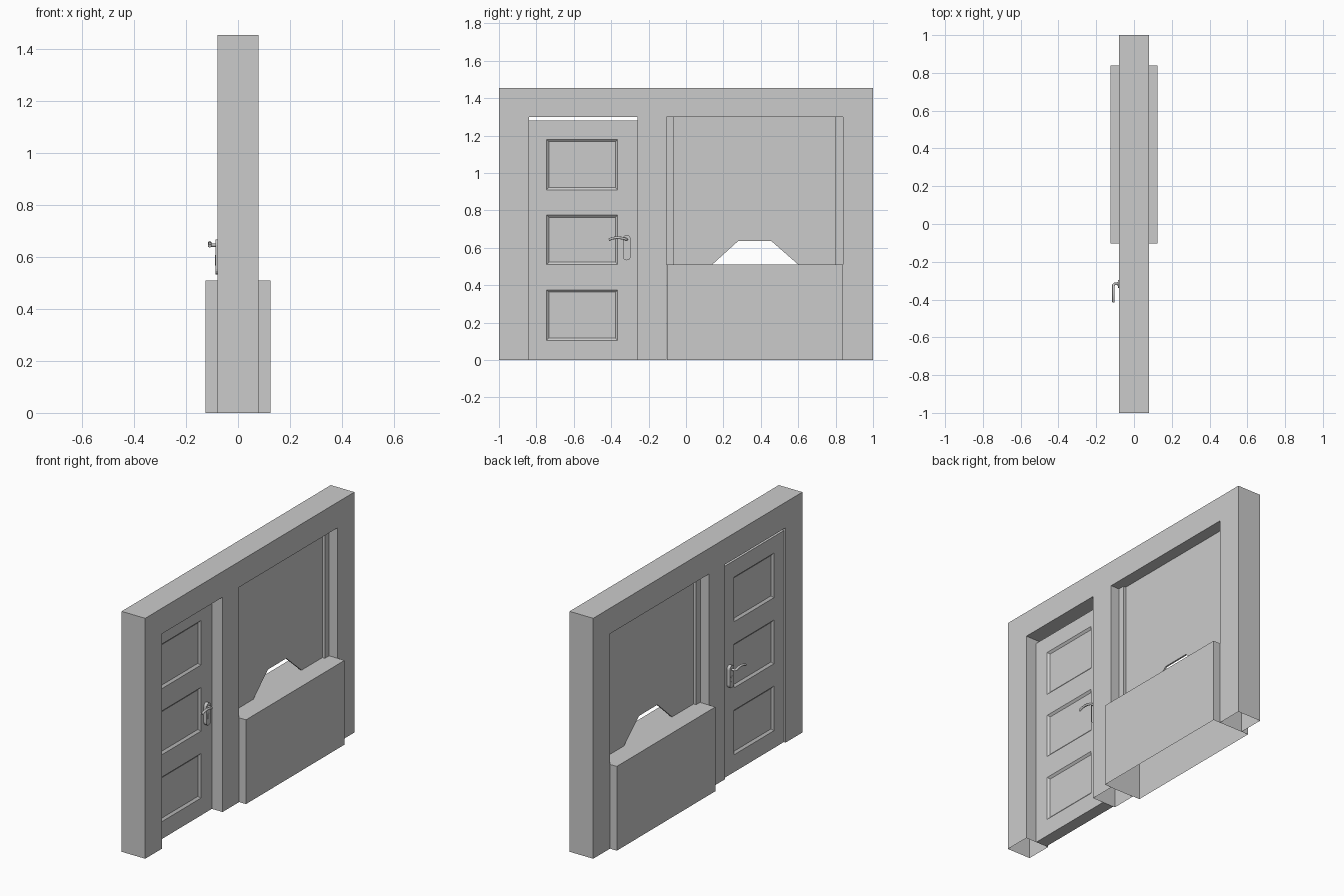
import bpy, bmesh, math

cube = bpy.data.objects.get("Cube")
if cube:
    bpy.data.objects.remove(cube)

grey = bpy.data.materials.new("plain grey")
grey.use_nodes = True
COLOUR = (0.6, 0.6, 0.6, 1)
grey.diffuse_color = COLOUR
grey.node_tree.nodes["Principled BSDF"].inputs["Base Color"].default_value = COLOUR


def finish(name, bm):
    bmesh.ops.recalc_face_normals(bm, faces=bm.faces)
    mesh = bpy.data.meshes.new(name)
    bm.to_mesh(mesh)
    bm.free()
    mesh.materials.append(grey)
    obj = bpy.data.objects.new(name, mesh)
    bpy.context.collection.objects.link(obj)
    return obj


def slab(name, outline, x0, x1, open_bottom=False):
    """Extrude a (y, z) outline along x."""
    bm = bmesh.new()
    face = bm.faces.new([bm.verts.new((x0, y, z)) for y, z in outline])
    new = bmesh.ops.extrude_face_region(bm, geom=[face])["geom"]
    moved = [v for v in new if isinstance(v, bmesh.types.BMVert)]
    bmesh.ops.translate(bm, verts=moved, vec=(x1 - x0, 0, 0))
    bmesh.ops.recalc_face_normals(bm, faces=bm.faces)
    if open_bottom:
        under = [f for f in bm.faces if all(v.co.z < 0.001 for v in f.verts)]
        bmesh.ops.delete(bm, geom=under, context="FACES")
    return finish(name, bm)


def rect(y0, y1, z0, z1):
    return [(y0, z0), (y1, z0), (y1, z1), (y0, z1)]


TOP, HEAD, SILL = 1.455, 1.30, 0.51
DOOR_L, DOOR_R, WIN_L, WIN_R = -0.84, -0.26, -0.105, 0.84
BACK, FRONT = -0.067, 0.007

# Wall with a door opening and a window opening
slab("wall", [(-1, 0), (-1, TOP), (1, TOP), (1, 0),
              (WIN_R, 0), (WIN_R, HEAD), (WIN_L, HEAD), (WIN_L, 0),
              (DOOR_R, 0), (DOOR_R, HEAD), (DOOR_L, HEAD), (DOOR_L, 0)],
     -0.079, 0.079, open_bottom=True)

# Counter below the window
slab("counter", rect(WIN_L + 0.003, WIN_R, 0, SILL), -0.125, 0.125, open_bottom=True)

# Window posts and pane with a serving hatch
slab("window_post_near", rect(WIN_L, -0.065, SILL, HEAD), -0.022, 0.022)
slab("window_post_far", rect(0.80, WIN_R, SILL, HEAD), -0.022, 0.022)
slab("window_pane", [(-0.065, SILL), (0.14, SILL), (0.28, 0.637), (0.455, 0.637),
                     (0.60, SILL), (0.80, SILL), (0.80, HEAD), (-0.065, HEAD)],
     -0.005, 0.005)


# Door with three recessed panels on each side
def door():
    ys = [DOOR_L, -0.745, -0.365, DOOR_R]
    zs = [0, 0.105, 0.375, 0.51, 0.775, 0.91, 1.18, 1.28]
    bm = bmesh.new()
    for x, flip in ((BACK, True), (FRONT, False)):
        grid = [[bm.verts.new((x, y, z)) for y in ys] for z in zs]
        panels = []
        for j in range(len(zs) - 1):
            for i in range(len(ys) - 1):
                loop = [grid[j][i], grid[j][i + 1], grid[j + 1][i + 1], grid[j + 1][i]]
                face = bm.faces.new(loop[::-1] if flip else loop)
                if i == 1 and j % 2:
                    panels.append(face)
        bm.normal_update()
        bmesh.ops.inset_individual(bm, faces=panels, thickness=0.018, depth=-0.011)
    rim = [e for e in bm.edges if e.is_boundary]
    bmesh.ops.bridge_loops(bm, edges=rim)
    # Merge the flat surround so that only real edges remain
    bmesh.ops.dissolve_limit(bm, angle_limit=0.01, verts=bm.verts, edges=bm.edges)
    finish("door", bm)


door()


# Door handles: rounded plate, keyhole cover, spindle and curved lever
def stadium(y, z0, z1, r, steps=8):
    pts = []
    for centre, start in ((z1 - r, 0), (z0 + r, math.pi)):
        for k in range(steps + 1):
            a = start + math.pi * k / steps
            pts.append((y + r * math.cos(a), centre + r * math.sin(a)))
    return pts


def tube(name, points, radius):
    curve = bpy.data.curves.new(name, "CURVE")
    curve.dimensions = "3D"
    curve.bevel_depth = radius
    curve.bevel_resolution = 2
    curve.use_fill_caps = True
    spline = curve.splines.new("POLY")
    spline.points.add(len(points) - 1)
    for p, co in zip(spline.points, points):
        p.co = (*co, 1)
    curve.materials.append(grey)
    obj = bpy.data.objects.new(name, curve)
    bpy.context.collection.objects.link(obj)


for side, x, s in (("back", BACK, -1), ("front", FRONT, 1)):
    y = -0.317
    slab(side + "_handle_plate", stadium(y, 0.533, 0.668, 0.021), x, x + s * 0.019)
    slab(side + "_keyhole_cover", stadium(y, 0.567, 0.607, 0.010), x, x + s * 0.021)
    out = x + s * 0.042
    tube(side + "_handle_lever",
         [(x, y, 0.645), (out - s * 0.006, y, 0.645), (out, y - 0.006, 0.646),
          (out, -0.345, 0.652), (out, -0.37, 0.654), (out, -0.392, 0.651),
          (out, -0.413, 0.643)], 0.007)
